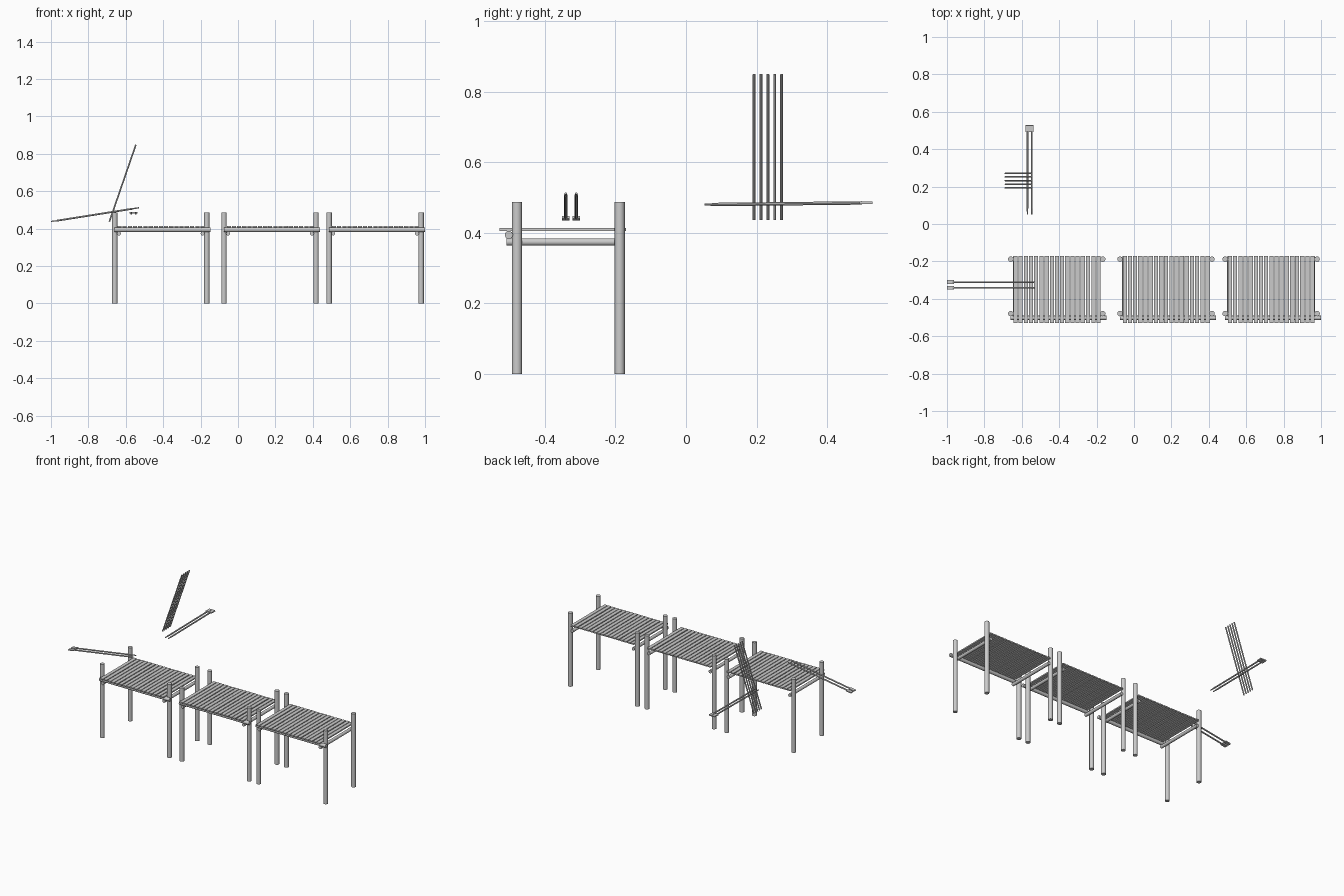
import bpy, bmesh, random
from mathutils import Vector, Matrix

if "Cube" in bpy.data.objects:
    bpy.data.objects.remove(bpy.data.objects["Cube"])

random.seed(4)


def finish(name, bm, smooth=False):
    me = bpy.data.meshes.new(name)
    bmesh.ops.recalc_face_normals(bm, faces=bm.faces)
    bm.to_mesh(me)
    bm.free()
    ob = bpy.data.objects.new(name, me)
    bpy.context.collection.objects.link(ob)
    if smooth:
        bpy.ops.object.select_all(action='DESELECT')
        ob.select_set(True)
        bpy.context.view_layer.objects.active = ob
        bpy.ops.object.shade_smooth_by_angle()
    return ob


def add_rod(bm, a, b, r0, r1=None, sides=12):
    a, b = Vector(a), Vector(b)
    d = b - a
    m = Matrix.Translation((a + b) / 2) @ d.to_track_quat('Z', 'Y').to_matrix().to_4x4()
    bmesh.ops.create_cone(bm, cap_ends=True, segments=sides, radius1=r0,
                          radius2=r0 if r1 is None else r1, depth=d.length, matrix=m)


def rod(name, a, b, r, sides=16):
    bm = bmesh.new()
    add_rod(bm, a, b, r, sides=sides)
    return finish(name, bm, True)


def add_box(bm, centre, size, rot=Matrix.Identity(4)):
    bmesh.ops.create_cube(bm, size=1, matrix=Matrix.Translation(centre) @ rot
                          @ Matrix.Diagonal((*size, 1)))


def oar(name, head, tip):
    # round shaft with a narrow grip and a flat blade at the head end
    head, tip = Vector(head), Vector(tip)
    d = (tip - head).normalized()
    bm = bmesh.new()
    add_rod(bm, head + d * 0.03, tip - d * 0.03, 0.0048, sides=8)
    add_rod(bm, tip - d * 0.03, tip, 0.0038, 0.003, sides=8)
    side = d.cross(Vector((0, 0, 1))).normalized()
    up = side.cross(d)
    rot = Matrix((d, side, up)).transposed().to_4x4()
    add_box(bm, head + d * 0.0185, (0.037, 0.021, 0.007), rot)
    finish(name, bm)


# three jetty sections
FRONT, BACK = -0.479, -0.188
for i, cx in enumerate((-0.413, 0.171, 0.733), 1):
    for sx, side in ((-1, "left"), (1, "right")):
        px = cx + sx * 0.246
        for y, end in ((FRONT, "front"), (BACK, "back")):
            rod(f"{end}_{side}_post_{i}", (px, y, 0), (px, y, 0.487), 0.0145)
        bx = cx + sx * 0.224
        rod(f"{side}_cross_beam_{i}", (bx, -0.508, 0.374), (bx, -0.175, 0.374), 0.0105)
    rod(f"front_rail_{i}", (cx - 0.246, -0.502, 0.394), (cx + 0.267, -0.502, 0.394), 0.0115)
    # deck planks
    bm = bmesh.new()
    n = 17
    for k in range(n):
        x = cx - 0.22 + 0.4425 * k / (n - 1) + random.uniform(-0.0012, 0.0012)
        add_box(bm, (x, -0.349, 0.409), (0.0225, 0.358, 0.008))
    finish(f"deck_planks_{i}", bm)

# pair of oars lying over the left section
for i, y in enumerate((-0.341, -0.311), 1):
    oar(f"tilted_oar_{i}", (-0.999, y, 0.438), (-0.53, y, 0.512))

# pair of oars lying level behind the jetty
for i, x in enumerate((-0.570, -0.547), 1):
    oar(f"level_oar_{i}", (x, 0.528, 0.485), (x, 0.052, 0.480))

# row of leaning poles
for i in range(5):
    y = 0.193 + 0.0195 * i
    rod(f"leaning_pole_{i + 1}", (-0.688, y, 0.437), (-0.546, y, 0.849), 0.0042, 8)
